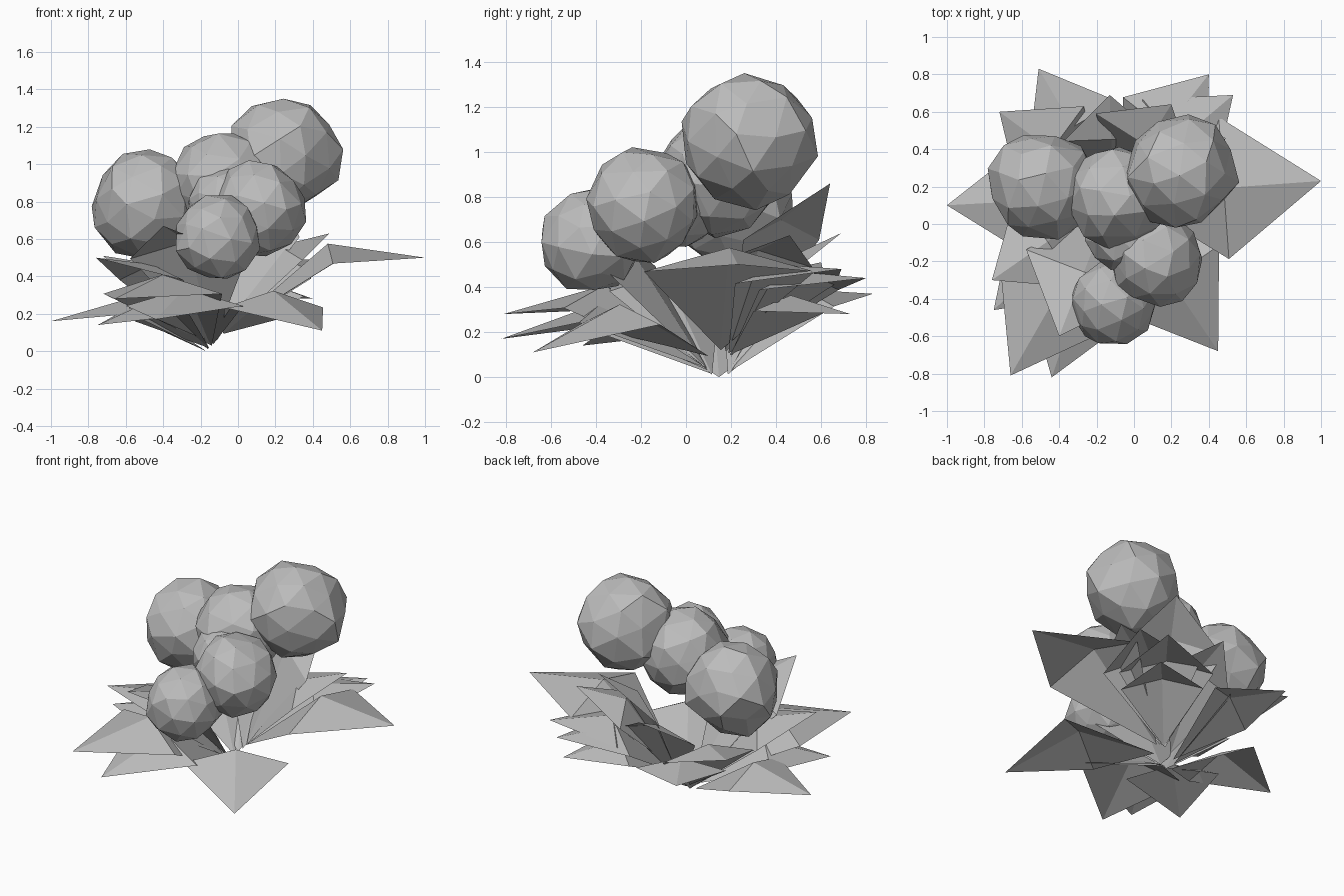
import bpy
import bmesh
import random
from math import pi
from mathutils import Vector, Euler

if "Cube" in bpy.data.objects:
    bpy.data.objects.remove(bpy.data.objects["Cube"])

random.seed(4)

grey = bpy.data.materials.new("plain_grey")
grey.diffuse_color = (0.5, 0.5, 0.5, 1)
grey.use_nodes = True
grey.node_tree.nodes["Principled BSDF"].inputs["Base Color"].default_value = grey.diffuse_color


def finish(bm, name):
    mesh = bpy.data.meshes.new(name)
    bm.to_mesh(mesh)
    bm.free()
    mesh.materials.append(grey)
    obj = bpy.data.objects.new(name, mesh)
    bpy.context.collection.objects.link(obj)
    return obj


def berry(name, centre, radius):
    """Faceted, slightly uneven round berry, turned at random."""
    bm = bmesh.new()
    bmesh.ops.create_icosphere(bm, subdivisions=2, radius=radius)
    turn = Euler([random.uniform(0, 2 * pi) for _ in range(3)]).to_matrix()
    for v in bm.verts:
        uneven = Vector([random.uniform(-0.06, 0.06) * radius for _ in range(3)])
        v.co = turn @ v.co + uneven + Vector(centre)
    finish(bm, name)


def leaf(name, tip):
    """Folded kite: root, two side corners, raised ridge point and tip."""
    tip = Vector(tip)
    heart = Vector((-0.11, 0.15, 0))
    out = Vector((tip.x - heart.x, tip.y - heart.y, 0)).normalized()
    root = heart + out * 0.06
    root.z = 0.06 + 0.06 * out.x  # the crown is tilted
    length = (tip - root).length
    side = Vector((-out.y, out.x, 0)) * 0.34 * length
    up = Vector((0, 0, length))
    middle = root.lerp(tip, 0.505)
    bm = bmesh.new()
    points = [
        root,
        middle + side + up * 0.14,
        tip,
        middle - side + up * 0.14,
        middle + up * 0.235,
    ]
    r, a, t, b, m = [bm.verts.new(p) for p in points]
    # Wound so that the upper side faces outward
    for face in ((r, m, a), (r, b, m), (a, m, t), (m, b, t)):
        bm.faces.new(face)
    finish(bm, name)


# Berry cluster
berry("berry_top", (0.25, 0.28, 1.06), 0.302)
berry("berry_left", (-0.495, 0.20, 0.787), 0.29)
berry("berry_middle", (-0.09, 0.15, 0.90), 0.275)
berry("berry_right", (0.115, -0.19, 0.765), 0.252)
berry("berry_front", (-0.105, -0.42, 0.605), 0.232)
berry("berry_inner", (-0.06, -0.04, 0.785), 0.212)

# Leaf rosette, listed by tip position
tips = [
    (1.00, 0.23, 0.50), (0.45, -0.68, 0.11),
    (-0.44, -0.82, 0.17), (-0.66, -0.81, 0.28),
    (-1.00, 0.10, 0.16), (-0.75, -0.46, 0.14),
    (-0.76, -0.30, 0.50), (-0.40, -0.60, 0.67),
    (-0.51, 0.83, 0.37), (-0.72, 0.60, 0.51),
    (0.40, 0.80, 0.44), (0.53, 0.69, 0.48),
    (0.20, 0.64, 0.86), (0.40, 0.73, 0.28),
    (0.49, 0.46, 0.63), (-0.13, 0.69, 0.64),
]
for i, tip in enumerate(tips):
    leaf(f"leaf_{i + 1}", tip)
